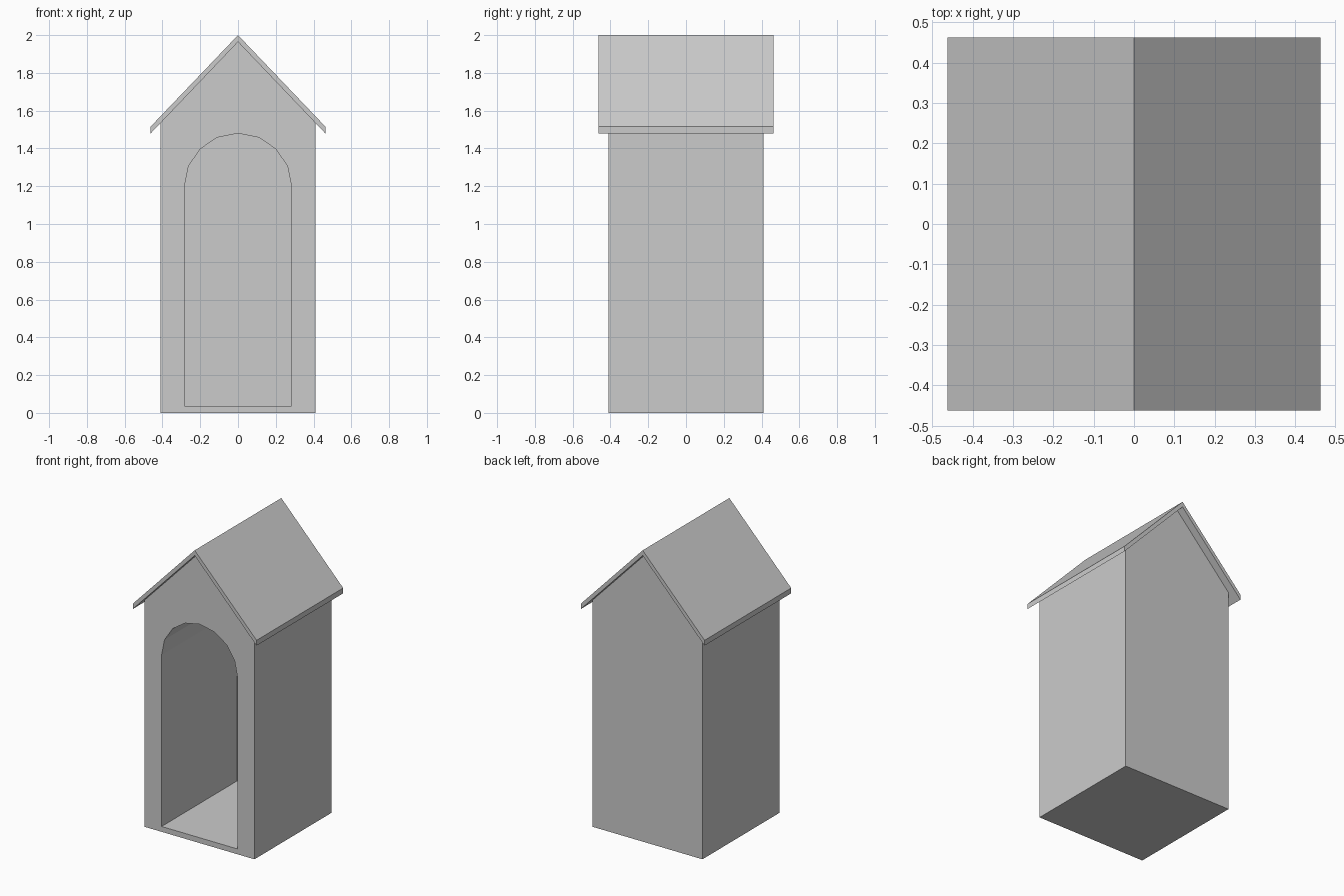
import bpy
import bmesh
from math import sin, cos, pi

if "Cube" in bpy.data.objects:
    bpy.data.objects.remove(bpy.data.objects["Cube"])


def extrude_profile(name, profile, y0, y1):
    """Extrude an x-z outline from y0 to y1 into a closed solid."""
    bm = bmesh.new()
    face = bm.faces.new([bm.verts.new((x, y0, z)) for x, z in profile])
    new = bmesh.ops.extrude_face_region(bm, geom=[face])["geom"]
    verts = [g for g in new if isinstance(g, bmesh.types.BMVert)]
    bmesh.ops.translate(bm, verts=verts, vec=(0, y1 - y0, 0))
    bmesh.ops.recalc_face_normals(bm, faces=bm.faces)
    mesh = bpy.data.meshes.new(name)
    bm.to_mesh(mesh)
    bm.free()
    obj = bpy.data.objects.new(name, mesh)
    bpy.context.collection.objects.link(obj)
    return obj


WALL, EAVE = 0.411, 0.463
THICK = 0.036
SLOPE = 0.485 / EAVE
PEAK = 2.0


def under(x):
    return PEAK - THICK - SLOPE * abs(x)


# Gabled body
body = extrude_profile("body", [(-WALL, 0), (WALL, 0), (WALL, under(WALL)),
                                (0, under(0)), (-WALL, under(WALL))], -WALL, WALL)

# Arched hollow cut in from the front
R, SPRING, FLOOR = 0.284, 1.196, 0.036
arch = [(R * cos(pi * i / 8), SPRING + R * sin(pi * i / 8)) for i in range(9)]
cutter = extrude_profile("doorway_cutter", [(-R, FLOOR), (R, FLOOR)] + arch, -0.6, 0.397)
cutter.hide_render = True
mod = body.modifiers.new("doorway", "BOOLEAN")
mod.operation = "DIFFERENCE"
mod.solver = "EXACT"
mod.object = cutter
bpy.context.view_layer.objects.active = body
bpy.ops.object.modifier_apply(modifier=mod.name)
bpy.data.objects.remove(cutter)

# Chevron roof with plumb-cut eaves
extrude_profile("roof", [(-EAVE, under(EAVE)), (0, under(0)), (EAVE, under(EAVE)),
                         (EAVE, under(EAVE) + THICK), (0, PEAK),
                         (-EAVE, under(EAVE) + THICK)], -EAVE, EAVE)
